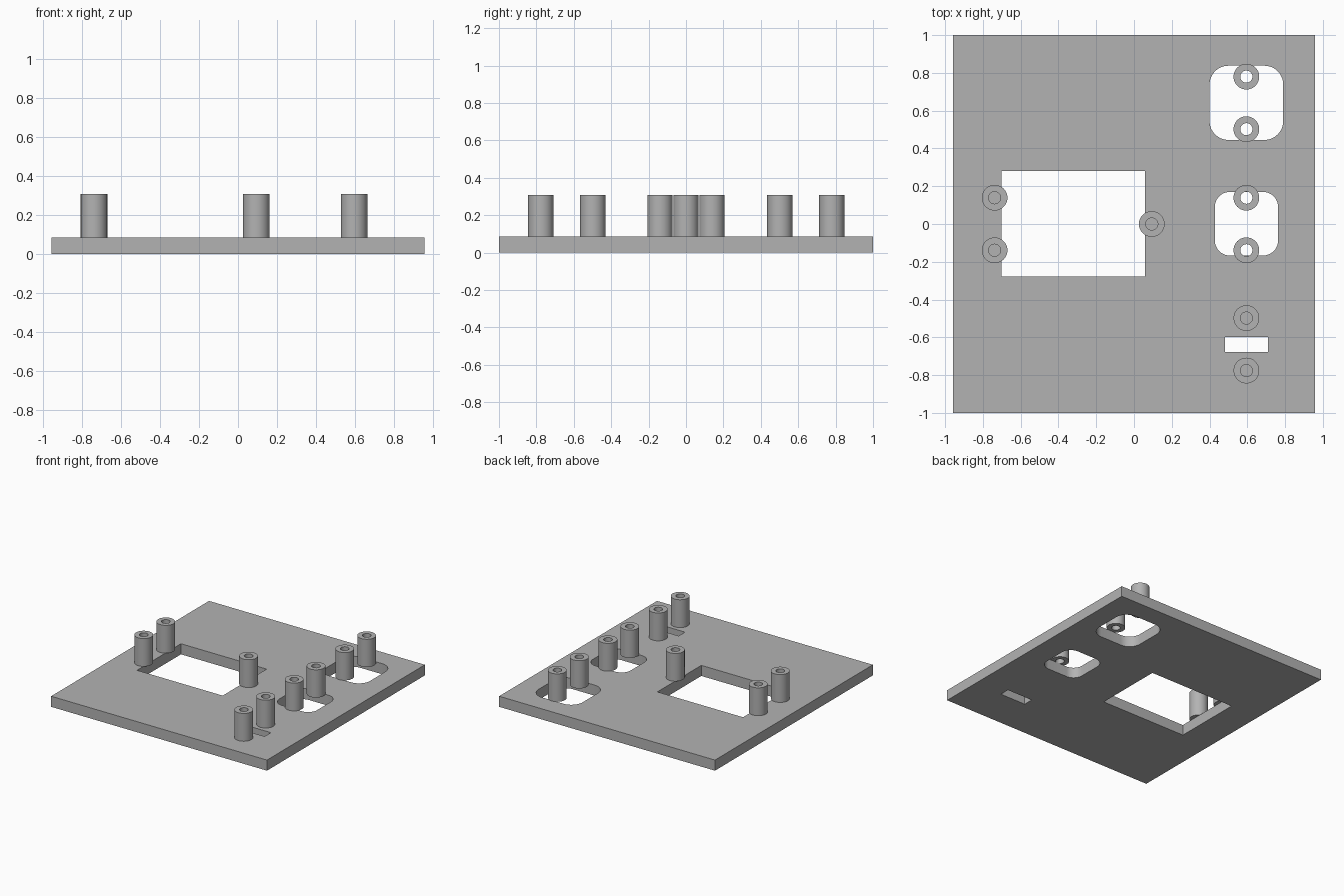
import bpy, bmesh, math

if "Cube" in bpy.data.objects:
    bpy.data.objects.remove(bpy.data.objects["Cube"])

PLATE_TOP, POST_TOP = 0.085, 0.308
HALF_X, HALF_Y = 0.957, 1.0

grey = bpy.data.materials.new("light_grey")
grey.diffuse_color = (0.45, 0.45, 0.45, 1)
grey.use_nodes = True
grey.node_tree.nodes["Principled BSDF"].inputs["Base Color"].default_value = grey.diffuse_color


def rounded_rect(x0, x1, y0, y1, r=0.0, steps=12):
    """Outline of a rectangle, with rounded corners when r > 0."""
    if r == 0:
        return [(x0, y0), (x1, y0), (x1, y1), (x0, y1)]
    centres = [(x1 - r, y1 - r), (x0 + r, y1 - r), (x0 + r, y0 + r), (x1 - r, y0 + r)]
    pts = []
    for q, (cx, cy) in enumerate(centres):
        for i in range(steps + 1):
            a = math.pi / 2 * (q + i / steps)
            pts.append((cx + r * math.cos(a), cy + r * math.sin(a)))
    return pts


def finish(ob):
    ob.data.materials.clear()
    ob.data.materials.append(grey)
    bpy.ops.object.select_all(action='DESELECT')
    ob.select_set(True)
    bpy.context.view_layer.objects.active = ob
    bpy.ops.object.shade_smooth_by_angle(angle=math.radians(30))


def make_plate(name, outlines, z0, z1):
    """Extruded flat profile; inner outlines become openings."""
    cu = bpy.data.curves.new(name, 'CURVE')
    cu.dimensions = '2D'
    cu.fill_mode = 'BOTH'
    cu.extrude = (z1 - z0) / 2
    for pts in outlines:
        sp = cu.splines.new('POLY')
        sp.points.add(len(pts) - 1)
        for p, (x, y) in zip(sp.points, pts):
            p.co = (x, y, 0, 1)
        sp.use_cyclic_u = True
    ob = bpy.data.objects.new(name, cu)
    ob.location.z = (z0 + z1) / 2
    bpy.context.collection.objects.link(ob)
    bpy.context.view_layer.objects.active = ob
    ob.select_set(True)
    bpy.ops.object.convert(target='MESH')
    ob = bpy.context.object
    # weld the caps to the walls
    bm = bmesh.new()
    bm.from_mesh(ob.data)
    bmesh.ops.remove_doubles(bm, verts=bm.verts, dist=1e-5)
    bmesh.ops.recalc_face_normals(bm, faces=bm.faces)
    bm.to_mesh(ob.data)
    bm.free()
    finish(ob)


def make_post(name, x, y, r_out=0.068, r_in=0.032, n=48):
    """Hollow standoff, open all the way through."""
    bm = bmesh.new()
    rings = []
    for r, z in ((r_out, PLATE_TOP), (r_out, POST_TOP), (r_in, POST_TOP), (r_in, PLATE_TOP)):
        rings.append([bm.verts.new((r * math.cos(2 * math.pi * i / n),
                                    r * math.sin(2 * math.pi * i / n), z)) for i in range(n)])
    for k in range(4):
        a, b = rings[k], rings[(k + 1) % 4]
        for i in range(n):
            j = (i + 1) % n
            bm.faces.new((a[i], a[j], b[j], b[i]))
    bmesh.ops.recalc_face_normals(bm, faces=bm.faces)
    me = bpy.data.meshes.new(name)
    bm.to_mesh(me)
    bm.free()
    ob = bpy.data.objects.new(name, me)
    ob.location = (x, y, 0)
    bpy.context.collection.objects.link(ob)
    finish(ob)


# base plate with screen window, two rounded openings and a slot
make_plate("base_plate", [
    rounded_rect(-HALF_X, HALF_X, -HALF_Y, HALF_Y),
    rounded_rect(-0.702, 0.058, -0.277, 0.28),
    rounded_rect(0.40, 0.79, 0.445, 0.838, 0.10),
    rounded_rect(0.428, 0.763, -0.167, 0.17, 0.08),
    rounded_rect(0.483, 0.71, -0.677, -0.597),
], 0, PLATE_TOP)

# pairs of mounting posts beside each opening
for label, x, yc in (("window", -0.738, 0.0), ("large_opening", 0.595, 0.641),
                     ("small_opening", 0.595, 0.0), ("slot", 0.595, -0.637)):
    for side, s in (("front", -1), ("back", 1)):
        make_post(f"{label}_{side}_post", x, yc + s * 0.139)

# single post on the right of the window
make_post("window_right_post", 0.094, 0.0)
